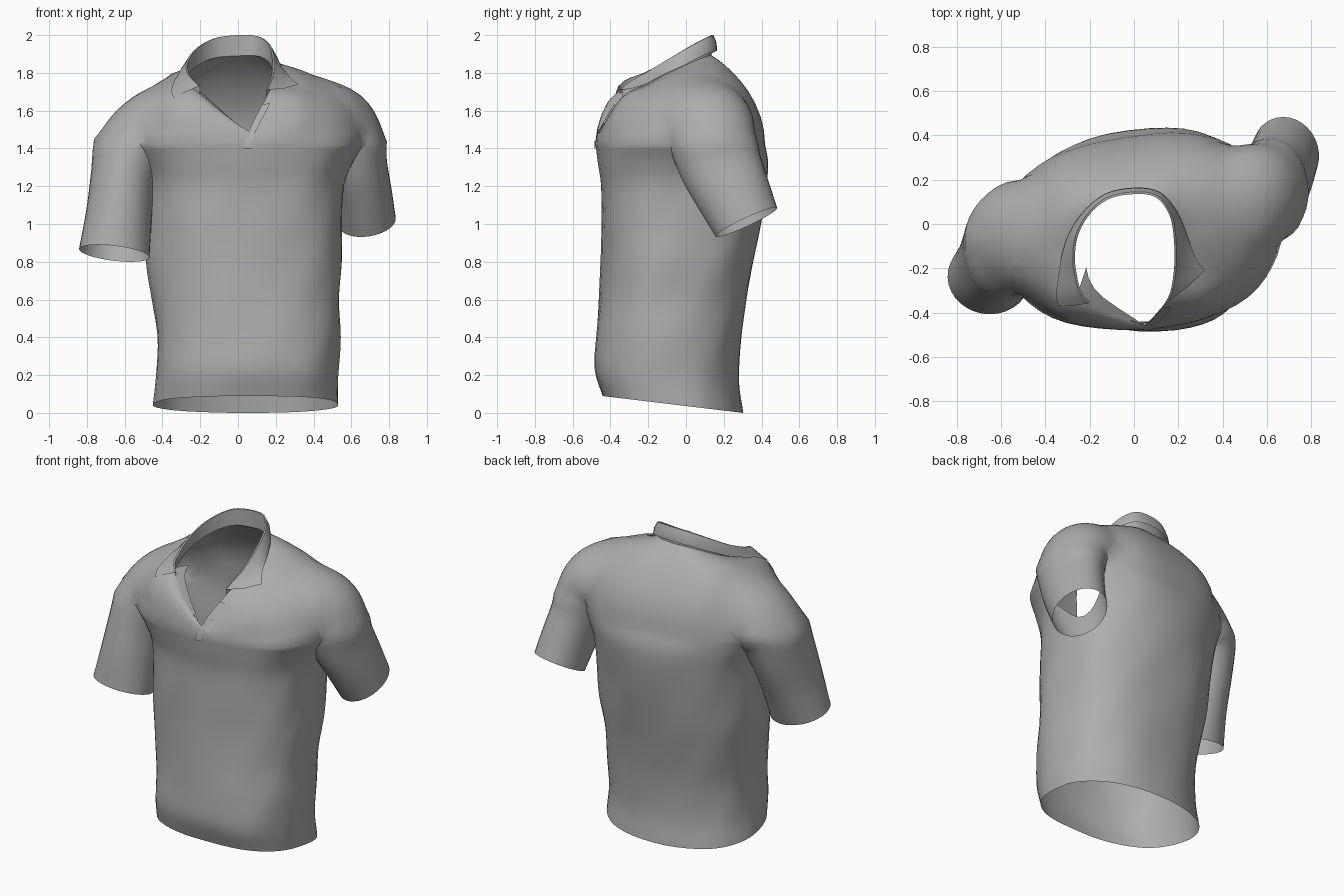
import bpy, bmesh
from math import sin, cos, pi, radians, copysign
from mathutils import Vector
from mathutils.bvhtree import BVHTree

cube = bpy.data.objects.get("Cube")
if cube:
    bpy.data.objects.remove(cube, do_unlink=True)

fabric = bpy.data.materials.new("grey_fabric")
fabric.use_nodes = True
fabric.diffuse_color = (0.42, 0.42, 0.42, 1)
fabric.node_tree.nodes["Principled BSDF"].inputs["Base Color"].default_value = fabric.diffuse_color


def spline(points, per):
    """Smooth open curve through points of any dimension."""
    p = [Vector(q) for q in points]
    p = [p[0] * 2 - p[1]] + p + [p[-1] * 2 - p[-2]]
    out = []
    for i in range(1, len(p) - 2):
        a, b, c, d = p[i - 1:i + 3]
        for k in range(per):
            t = k / per
            out.append((b * 2 + (c - a) * t + (a * 2 - b * 5 + c * 4 - d) * t ** 2
                        + (b * 3 - a - c * 3 + d) * t ** 3) * 0.5)
    return out + [p[-2]]


def loft(name, rows, closed):
    """Skin rows of points; closed rows become a capped solid, caps in slot 1."""
    bm = bmesh.new()
    grid = [[bm.verts.new(p) for p in row] for row in rows]
    n = len(rows[0])
    for r, s in zip(grid, grid[1:]):
        for i in range(n if closed else n - 1):
            j = (i + 1) % n
            bm.faces.new((r[i], r[j], s[j], s[i]))
    if closed:
        for row in (grid[0], grid[-1]):
            hub = bm.verts.new(sum((v.co for v in row), Vector()) / n)
            for i in range(n):
                bm.faces.new((row[i], row[(i + 1) % n], hub)).material_index = 1
    bmesh.ops.recalc_face_normals(bm, faces=bm.faces)
    mesh = bpy.data.meshes.new(name)
    bm.to_mesh(mesh)
    bm.free()
    for _ in range(2 if closed else 1):
        mesh.materials.append(fabric)
    obj = bpy.data.objects.new(name, mesh)
    bpy.context.collection.objects.link(obj)
    return obj


# Torso: height, x range, y range, twist in degrees, hem tilt
N = 48
body = [
    (0.045, -0.45, 0.53, -0.445, 0.30, 2, -0.12),
    (0.20, -0.435, 0.53, -0.485, 0.28, 2, -0.08),
    (0.40, -0.43, 0.54, -0.475, 0.29, 3, -0.03),
    (0.60, -0.455, 0.535, -0.46, 0.32, 4, 0),
    (0.80, -0.485, 0.55, -0.45, 0.355, 5, 0),
    (1.00, -0.49, 0.55, -0.45, 0.39, 6, 0),
    (1.20, -0.50, 0.56, -0.45, 0.42, 7, 0),
    (1.32, -0.54, 0.60, -0.465, 0.425, 8, 0),
    (1.42, -0.60, 0.66, -0.475, 0.405, 8, 0),
]


def body_ring(station):
    z, x0, x1, y0, y1, twist, tilt = station
    cx, cy = (x0 + x1) / 2, (y0 + y1) / 2
    ring = []
    for i in range(N):
        a = -pi / 2 + 2 * pi * i / N
        fold = 1 + 0.006 * sin(5 * a + 6 * z) + 0.004 * sin(9 * a - 11 * z)
        x = (x1 - x0) / 2 * fold * copysign(abs(cos(a)) ** 0.85, cos(a))
        y = (y1 - y0) / 2 * fold * copysign(abs(sin(a)) ** 0.85, sin(a))
        x += 0.04 * max(0, -sin(a)) ** 2
        r = radians(twist)
        x, y = x * cos(r) - y * sin(r), x * sin(r) + y * cos(r)
        ring.append(Vector((cx + x, cy + y, z + tilt * y)))
    return ring


# Neckline, from the front notch round by the left side
neck = spline([
    (0.05, -0.46, 1.48), (0.15, -0.34, 1.67), (0.18, -0.21, 1.74), (0.18, -0.07, 1.81),
    (0.16, 0.04, 1.86), (0.10, 0.12, 1.89), (0, 0.135, 1.89), (-0.12, 0.11, 1.88),
    (-0.21, 0.03, 1.84), (-0.26, -0.08, 1.79), (-0.26, -0.22, 1.74), (-0.20, -0.35, 1.69),
    (0.05, -0.46, 1.48)], N // 12)

rows = [body_ring(s) for s in spline(body, 4)]
chest = rows[-1]
for k in range(1, 11):
    f = k / 10 * pi / 2
    row = []
    for i in range(N):
        a = 2 * pi * i / N
        spread = abs(cos(f)) ** (1 + 0.8 * max(0, -cos(a)))
        rise = sin(f) ** (1 - (0.4 + 0.08 * sin(a)) * sin(a) ** 2)
        c, n = chest[i], neck[i]
        p = n + (c - n) * spread
        p.z = c.z + (n.z - c.z) * rise
        row.append(p)
    rows.append(row)
shirt = loft("shirt_body", rows, True)


# Sleeves: centre, half width, half depth
def sleeve(name, stations):
    path = spline(stations, 4)
    rings = []
    for i, s in enumerate(path):
        before, after = path[max(i - 1, 0)], path[min(i + 1, len(path) - 1)]
        t = Vector(after[:3]) - Vector(before[:3])
        t.normalize()
        d = Vector((0, 1, 0))
        d = (d - t * d.dot(t)).normalized()
        w = t.cross(d)
        rings.append([Vector(s[:3]) + w * s[3] * cos(2 * pi * j / 32) + d * s[4] * sin(2 * pi * j / 32)
                      for j in range(32)])
    return loft(name, rings, True)


sleeves = [
    sleeve("right_sleeve", [
        (-0.38, -0.03, 1.50, 0.20, 0.22), (-0.48, -0.04, 1.49, 0.215, 0.25),
        (-0.56, -0.08, 1.42, 0.205, 0.24), (-0.605, -0.13, 1.25, 0.175, 0.225),
        (-0.63, -0.19, 1.05, 0.175, 0.20), (-0.655, -0.24, 0.845, 0.188, 0.172)]),
    sleeve("left_sleeve", [
        (0.42, 0.11, 1.56, 0.20, 0.22), (0.52, 0.125, 1.55, 0.22, 0.245),
        (0.59, 0.14, 1.47, 0.20, 0.24), (0.625, 0.18, 1.32, 0.165, 0.22),
        (0.66, 0.25, 1.16, 0.155, 0.20), (0.685, 0.32, 1.01, 0.152, 0.18)]),
]

# Fuse the sleeves into the body, then open the hem, cuffs and neck
for s in sleeves:
    mod = shirt.modifiers.new("join", "BOOLEAN")
    mod.operation = "UNION"
    mod.solver = "EXACT"
    mod.object = s
bpy.context.view_layer.update()
dg = bpy.context.evaluated_depsgraph_get()
fused = bpy.data.meshes.new_from_object(shirt.evaluated_get(dg))
shirt.modifiers.clear()
shirt.data = fused
for s in sleeves:
    bpy.data.objects.remove(s, do_unlink=True)

bm = bmesh.new()
bm.from_mesh(fused)
bmesh.ops.delete(bm, geom=[f for f in bm.faces if f.material_index == 1], context="FACES")
bmesh.ops.remove_doubles(bm, verts=[v for v in bm.verts if abs(v.co.x) > 0.35], dist=0.006)
shoulder = [v for v in bm.verts if abs(v.co.x) > 0.36 and v.co.z > 1.45 and not v.is_boundary]
for _ in range(14):
    bmesh.ops.smooth_vert(bm, verts=shoulder, factor=0.5, use_axis_x=True, use_axis_y=True, use_axis_z=True)
bm.normal_update()
surface = BVHTree.FromBMesh(bm)
bm.to_mesh(fused)
bm.free()


# Collar: upright stand and folded leaf with two points
def lift(p):
    hit = surface.ray_cast(Vector((p.x, p.y, 3)), Vector((0, 0, -1)))[0]
    if hit:
        p.z = max(p.z, hit.z + 0.012)
    return p


collar_rows = [[], [], [], [], []]
for i in range(4, 45):
    u = (i - 24) / 20
    w = abs(u)
    p = neck[i]
    out = Vector((p.x + 0.04, p.y + 0.1, 0)).normalized()
    tip = Vector((0.17, 0.13, 0)) if u < 0 else Vector((-0.14, -0.02, -0.05))
    top = p + Vector((0, 0, 0.11 - 0.07 * w ** 1.5))
    edge = p + out * 0.03 * (1 - w * w) + Vector((0, 0, 0.03 * (1 - w))) + tip * w ** 3
    mid = (top + edge) / 2 + out * 0.012
    for row, q in zip(collar_rows, (p, top, top + out * 0.01, lift(mid), lift(edge))):
        row.append(q)
collar = loft("collar", collar_rows, False)

# Facing: cloth turned in along the right edge of the notch
notch = neck[42:]
turned = [p + Vector((0.03, 0.09, -0.01)) * (1 - k / (len(notch) - 1)) for k, p in enumerate(notch)]
facing = loft("facing", [notch, turned], False)


# Placket: thin overlapping strip along the left edge of the notch and below it
def hug(p):
    place, normal = surface.find_nearest(p)[:2]
    return place + normal * 0.008


strip = neck[3::-1] + [Vector((0.04, -0.48, 1.44)), Vector((0.03, -0.48, 1.40))]
placket = loft("placket", [[hug(p + Vector((dx, 0, 0))) for p in strip] for dx in (0, 0.02, 0.04)], False)

# Soft cloth shading with crisp folds
bpy.ops.object.select_all(action="DESELECT")
for obj in (shirt, collar, facing, placket):
    obj.select_set(True)
bpy.context.view_layer.objects.active = shirt
bpy.ops.object.shade_smooth_by_angle(angle=radians(45))
